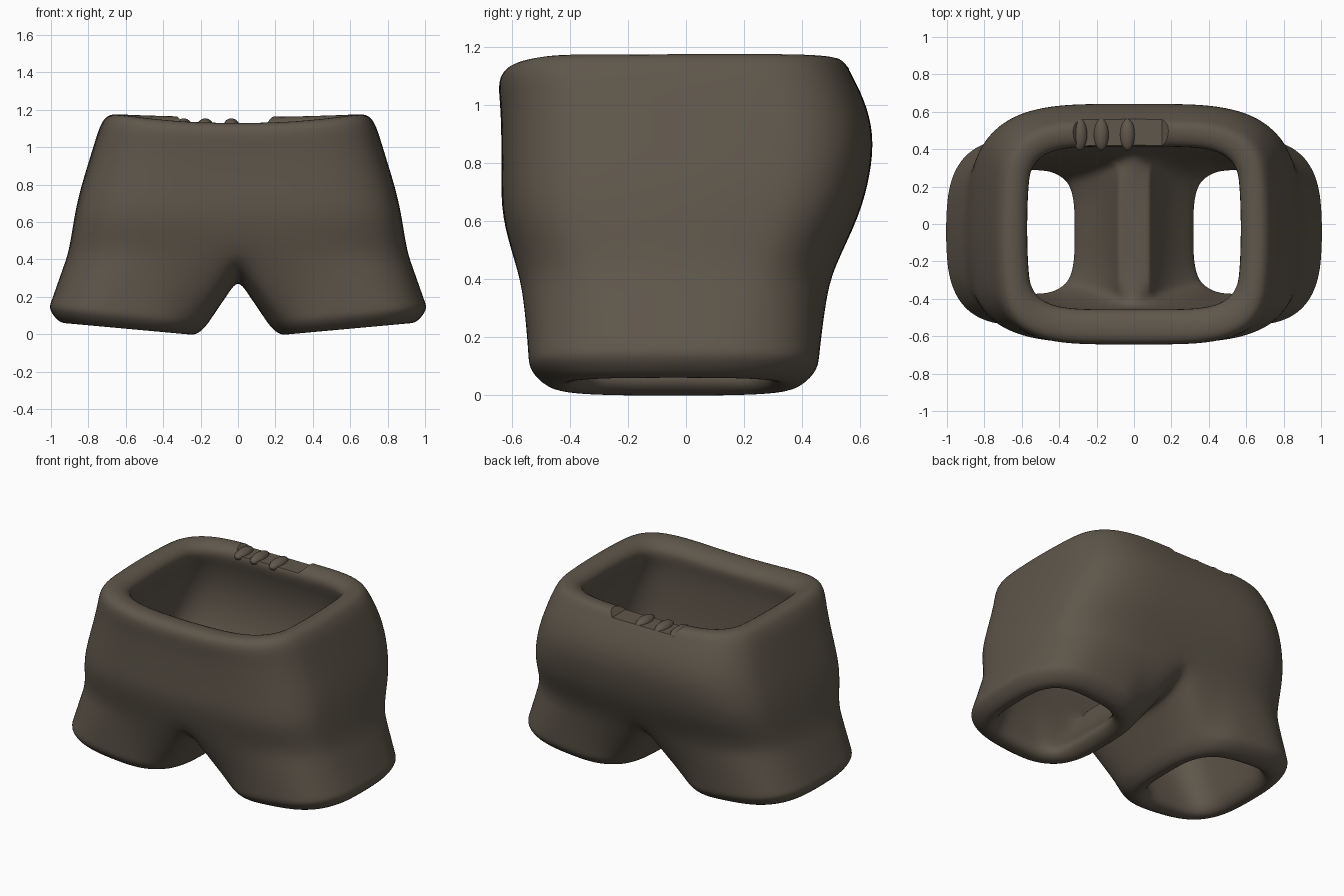
import bpy, bmesh
from math import cos, sin, radians, copysign

if "Cube" in bpy.data.objects:
    bpy.data.objects.remove(bpy.data.objects["Cube"])

N, M = 23, 9        # points on the half-torso arc, points on the crotch bridge
A = 138             # leg ring angle where the arc meets the bridge


def superellipse(deg, a, b, n):
    c, s = cos(radians(deg)), sin(radians(deg))
    return (a * copysign(abs(c) ** (2 / n), c), b * copysign(abs(s) ** (2 / n), s))


def torso_arc(z, a, yf, yb, n, tilt=0.0):
    """Half ring from front centre to back centre on the +x side."""
    pts = []
    for i in range(N):
        t = 2 * i / (N - 1) - 1
        # spacing lines the torso corners up with the leg corners
        x, y = superellipse(copysign(90 * abs(t) ** 0.72, t), a, (yb - yf) / 2, n)
        x = 0.0 if i in (0, N - 1) else x
        y += (yf + yb) / 2
        dip = 0.05 * min(1, max(0.3, (0.45 - y) / 1.0)) * max(0, 1 - (x / 0.65) ** 2)
        pts.append((x, y, z - tilt * dip))
    return pts


def bridge(yb, yf, z_end, z_mid):
    """Crotch saddle on the centre plane, running back to front."""
    pts = []
    for j in range(1, M + 1):
        u = 2 * j / (M + 1) - 1
        pts.append((0.0, (yf + yb) / 2 - u * (yb - yf) / 2, z_mid + (z_end - z_mid) * u ** 4))
    return pts


def hem(inset, z0, slope, n=2.9, ky=1.25):
    """Closed leg opening ring, tilted up towards the outside."""
    angs = [-A + 2 * A * i / (N - 1) for i in range(N)]
    angs += [A + (360 - 2 * A) * j / (M + 1) for j in range(1, M + 1)]
    pts = []
    for g in angs:
        x, y = superellipse(g, 0.422 - inset, 0.5 - inset * ky, n)
        x += 0.593
        pts.append((x, y - 0.043, z0 + slope * (x - 0.2)))
    return pts


def mix(p, q, s):
    return [tuple(a + (b - a) * s for a, b in zip(u, v)) for u, v in zip(p, q)]


# torso sections, outer crotch up over the waistband and down the inside
torso = [torso_arc(*r) for r in (
    (0.45, 0.908, -0.590, 0.518, 3.5),
    (0.62, 0.883, -0.638, 0.600, 3.9),
    (0.76, 0.853, -0.637, 0.637, 3.9),
    (0.90, 0.810, -0.637, 0.650, 3.9),
    (1.03, 0.770, -0.641, 0.615, 3.9, 0.5),
    (1.13, 0.738, -0.650, 0.565, 4.0, 1),
    (1.182, 0.695, -0.620, 0.540, 4.0, 1),
    (1.175, 0.610, -0.510, 0.445, 4.6, 1),
    (1.12, 0.555, -0.445, 0.398, 5.0, 1),
    (1.00, 0.615, -0.470, 0.450, 4.8),
    (0.80, 0.680, -0.475, 0.478, 4.6),
    (0.62, 0.722, -0.470, 0.440, 4.4),
    (0.50, 0.738, -0.450, 0.380, 4.2))]

# leg sections, outside down to the hem and back up the inside
top_out = torso[0] + bridge(0.518, -0.590, 0.45, 0.295)
top_in = torso[-1] + bridge(0.380, -0.450, 0.50, 0.445)
hem_out, hem_in = hem(0.0, 0.045, 0.11), hem(0.165, 0.045, 0.08, 3.6, 1.05)


def ridge(s, x_in, z_in):
    """Inner section whose crotch side is shaped into a flat seam strip."""
    r = mix(top_in, hem_in, s)
    return r[:N] + [(x_in, y, z_in) for x, y, _ in r[N:]]


legs = [top_out] + [mix(top_out, hem_out, s) for s in (0.3, 0.6, 0.88)]
legs += [hem_out, hem(0.055, -0.012, 0.095), hem(0.115, -0.005, 0.085, 3.2), hem_in]
legs += [mix(top_in, hem_in, s) for s in (0.8, 0.5)]
legs += [ridge(0.30, 0.105, 0.39), ridge(0.25, 0.088, 0.438), ridge(0.18, 0.07, 0.445), top_in]

# shorts: skin one half
bm = bmesh.new()
tv = [[bm.verts.new(p) for p in ring] for ring in torso]
lv = []
for k, ring in enumerate(legs):
    shared = tv[0] if k == 0 else tv[-1] if k == len(legs) - 1 else None
    start = list(shared) if shared else []
    lv.append(start + [bm.verts.new(p) for p in ring[len(start):]])
for rings, closed in ((tv, False), (lv, True)):
    for r, q in zip(rings, rings[1:]):
        count = len(r)
        for i in range(count if closed else count - 1):
            j = (i + 1) % count
            bm.faces.new((r[i], r[j], q[j], q[i]))
bmesh.ops.recalc_face_normals(bm, faces=bm.faces)
mesh = bpy.data.meshes.new("shorts")
bm.to_mesh(mesh)
bm.free()
shorts = bpy.data.objects.new("shorts", mesh)
bpy.context.collection.objects.link(shorts)
mirror = shorts.modifiers.new("mirror", 'MIRROR')
mirror.use_clip = True
mirror.merge_threshold = 0.001
sub = shorts.modifiers.new("smooth", 'SUBSURF')
sub.levels = sub.render_levels = 2

# shallow recess with sloped ends, cut in the back of the waistband
bpy.ops.mesh.primitive_cube_add(size=1, location=(-0.07, 0.47, 1.225))
cutter = bpy.context.object
cutter.name = "waist_recess_cutter"
cutter.scale = (0.44, 0.3, 0.2)
cutter.hide_render = True
for v in cutter.data.vertices:
    if v.co.z > 0:
        v.co.x *= 1.8
cut = shorts.modifiers.new("recess", 'BOOLEAN')
cut.operation = 'DIFFERENCE'
cut.object = cutter
bpy.ops.object.select_all(action='DESELECT')
shorts.select_set(True)
bpy.context.view_layer.objects.active = shorts
bpy.ops.object.convert(target='MESH')
bpy.data.objects.remove(cutter)
bpy.ops.object.shade_smooth_by_angle(angle=radians(40))

cloth = bpy.data.materials.new("brown_cloth")
cloth.diffuse_color = (0.115, 0.095, 0.07, 1)
cloth.use_nodes = True
cloth.node_tree.nodes["Principled BSDF"].inputs["Base Color"].default_value = cloth.diffuse_color
shorts.data.materials.clear()
shorts.data.materials.append(cloth)

# gathered folds inside the recess
for k, x in enumerate((-0.29, -0.175, -0.035)):
    bpy.ops.mesh.primitive_uv_sphere_add(segments=20, ring_count=12, location=(x, 0.478, 1.12))
    fold = bpy.context.object
    fold.name = f"waist_fold_{k + 1}"
    fold.scale = (0.04, 0.085, 0.034)
    bpy.ops.object.shade_smooth()
    fold.data.materials.append(cloth)
